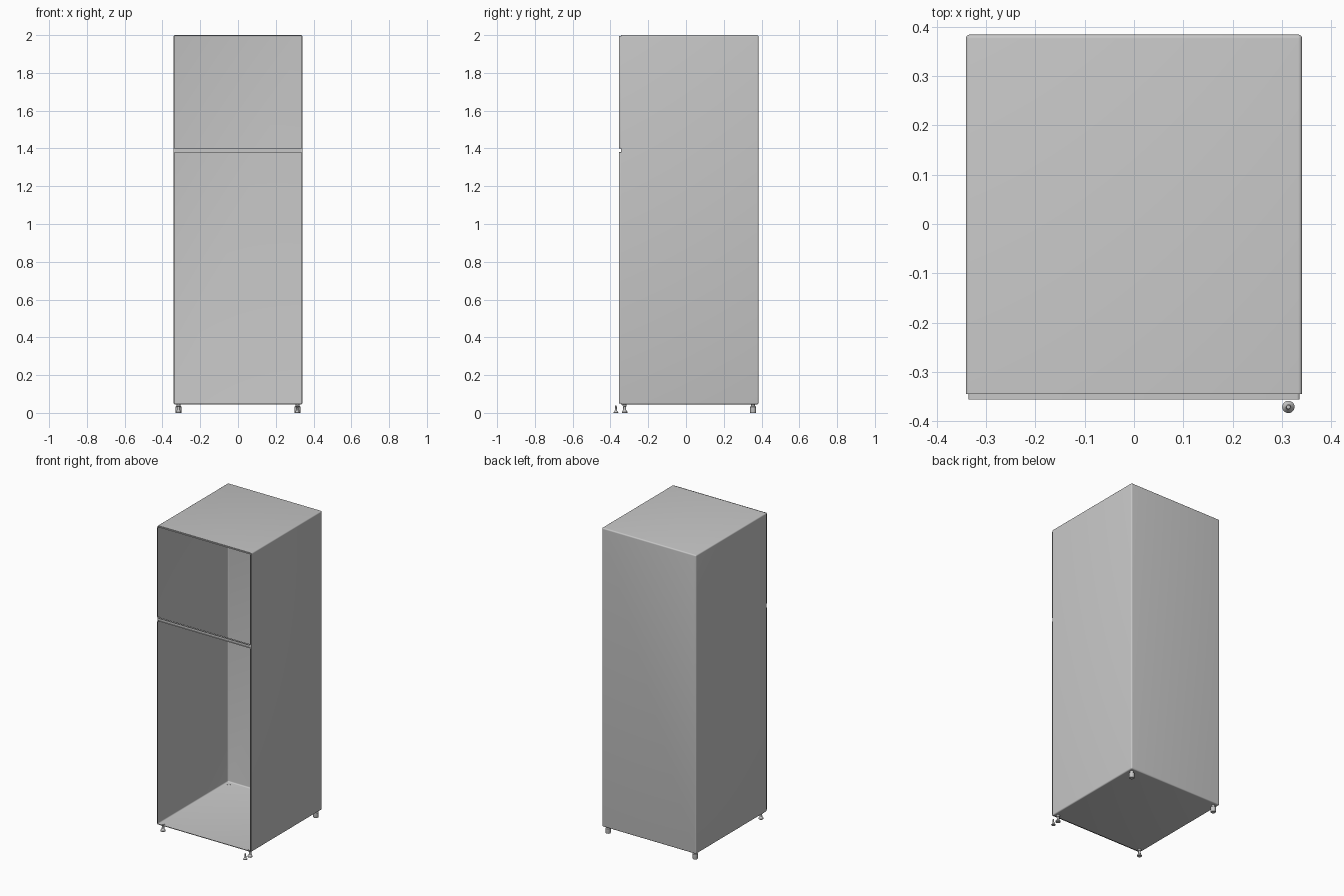
import bpy, bmesh
from math import sin, cos, pi

old = bpy.data.objects.get("Cube")
if old:
    bpy.data.objects.remove(old, do_unlink=True)

grey = bpy.data.materials.new("light_grey")
grey.use_nodes = True
grey.diffuse_color = (0.57, 0.57, 0.57, 1)
grey.node_tree.nodes["Principled BSDF"].inputs["Base Color"].default_value = (0.57, 0.57, 0.57, 1)


def loft(name, loops, cap_first=False, cap_last=False):
    """Bridge closed loops of points into one skin."""
    bm = bmesh.new()
    rings = [[bm.verts.new(p) for p in loop] for loop in loops]
    for a, b in zip(rings, rings[1:]):
        n = len(a)
        for i in range(n):
            j = (i + 1) % n
            bm.faces.new((a[i], a[j], b[j], b[i]))
    if cap_first:
        bm.faces.new(rings[0])
    if cap_last:
        bm.faces.new(rings[-1])
    bmesh.ops.recalc_face_normals(bm, faces=bm.faces)
    mesh = bpy.data.meshes.new(name)
    bm.to_mesh(mesh)
    bm.free()
    obj = bpy.data.objects.new(name, mesh)
    bpy.context.collection.objects.link(obj)
    mesh.materials.append(grey)
    bpy.ops.object.select_all(action="DESELECT")
    obj.select_set(True)
    bpy.context.view_layer.objects.active = obj
    bpy.ops.object.shade_smooth_by_angle()
    return obj


def rounded_rect(half_w, z0, z1, y, r, inset=0.0, steps=4):
    """Rounded rectangle facing the front."""
    r_in = max(r - inset, 0.001)
    cx, top, low = half_w - inset - r_in, z1 - inset - r_in, z0 + inset + r_in
    pts = []
    for k, (x, z) in enumerate([(cx, top), (-cx, top), (-cx, low), (cx, low)]):
        for s in range(steps + 1):
            a = (k + s / steps) * pi / 2
            pts.append((x + r_in * cos(a), y, z + r_in * sin(a)))
    return pts


def lathe(name, x, y, profile, sides=20):
    """Turned part standing on its end."""
    loops = [[(x + r * cos(2 * pi * i / sides), y + r * sin(2 * pi * i / sides), z)
              for i in range(sides)] for r, z in profile]
    return loft(name, loops, True, True)


# Cabinet: thin shell with rounded back edges, open at the front
W, BASE, TOP, FRONT, BACK, R = 0.341, 0.045, 2.0, -0.345, 0.384, 0.008
loops = []
for s in range(5):
    a = s / 4 * pi / 2
    loops.append(rounded_rect(W, BASE, TOP, BACK - R + R * cos(a), R, R * (1 - sin(a))))
loops.append(rounded_rect(W, BASE, TOP, FRONT, R))
loops.append(rounded_rect(W, BASE, TOP, FRONT, R, 0.005))
loft("cabinet_shell", loops, cap_first=True)

# Raised lips around the two openings
LIP_W = W - 0.005
for name, z0, z1 in (("lower_opening_lip", BASE + 0.005, 1.38),
                     ("upper_opening_lip", 1.40, TOP - 0.005)):
    loft(name, [rounded_rect(LIP_W, z0, z1, y, 0.006) for y in (FRONT, FRONT - 0.011)])

# Divider bar between the openings
loft("divider_bar", [rounded_rect(LIP_W, 1.379, 1.401, y, 0.001, steps=1)
                     for y in (FRONT + 0.002, FRONT)], True, True)

# Feet: flared levelling feet in front, stubby cylinders behind
FLARED = [(0.015, 0), (0.015, 0.005), (0.008, 0.015), (0.007, 0.034), (0.011, 0.036), (0.011, 0.046)]
STUBBY = [(0.015, 0), (0.016, 0.003), (0.016, 0.032), (0.011, 0.036), (0.011, 0.046)]
for side, sx in (("left", 1), ("right", -1)):
    lathe("front_foot_" + side, sx * 0.315, -0.325, FLARED)
    lathe("rear_foot_" + side, sx * 0.315, 0.355, STUBBY)

# Loose spare foot in front of the left corner
lathe("spare_foot", 0.313, -0.371,
      [(0.0125, 0), (0.0125, 0.003), (0.006, 0.012), (0.004, 0.038)])
